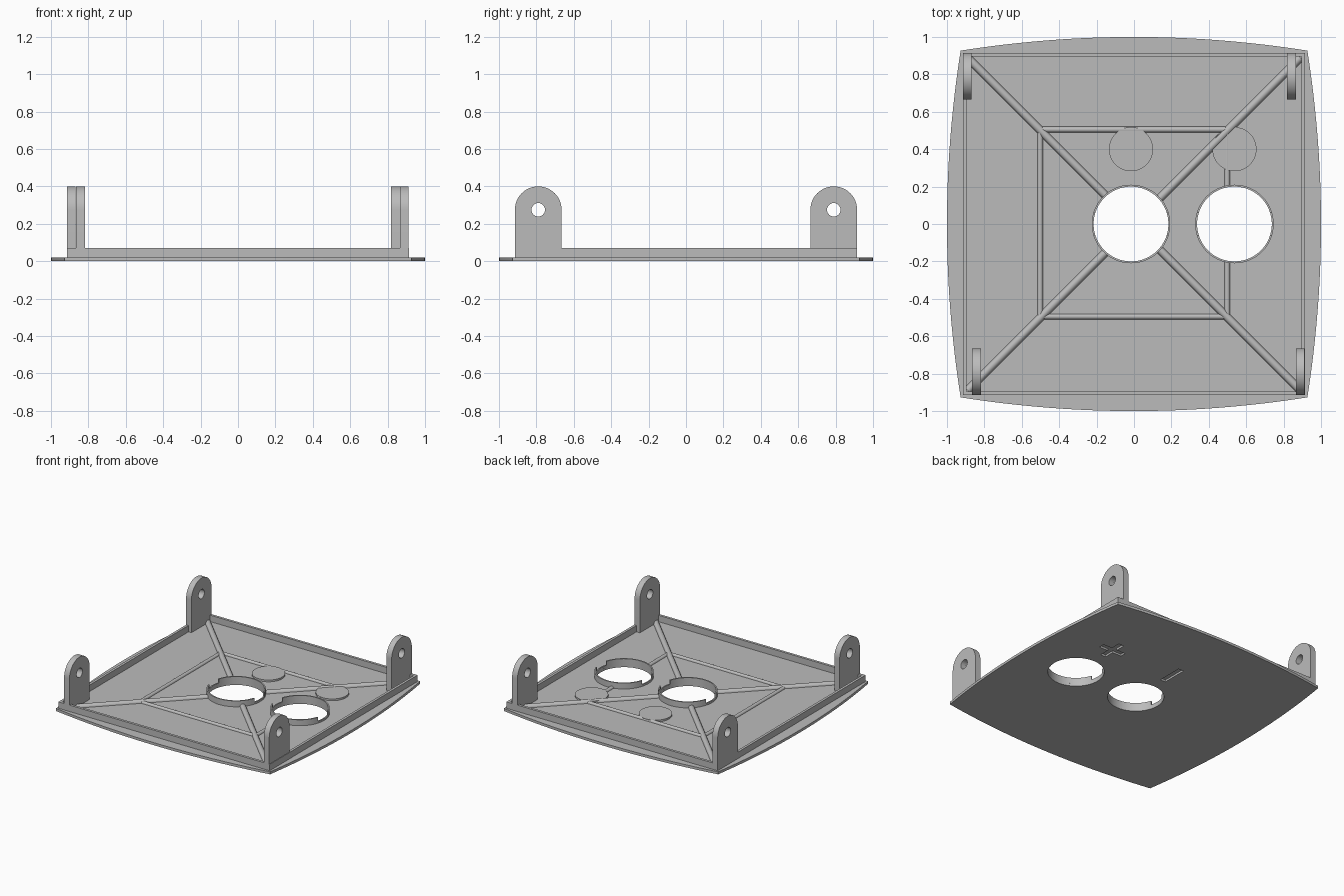
import bpy, bmesh, math
from mathutils import Vector

cube = bpy.data.objects.get("Cube")
if cube:
    bpy.data.objects.remove(cube, do_unlink=True)

grey = bpy.data.materials.new("plain grey")
grey.use_nodes = True
grey.diffuse_color = (0.5, 0.5, 0.5, 1)
grey.node_tree.nodes["Principled BSDF"].inputs["Base Color"].default_value = (0.5, 0.5, 0.5, 1)

FLOOR, RIM_TOP = 0.02, 0.07
HOLE_R = 0.2
HOLES = {"centre": -0.016, "side": 0.537}


def prism(name, points, low, high, place=lambda u, v, w: (u, v, w)):
    """Extrude a closed 2D outline from low to high."""
    bm = bmesh.new()
    bottom = [bm.verts.new(place(u, v, low)) for u, v in points]
    top = [bm.verts.new(place(u, v, high)) for u, v in points]
    bm.faces.new(bottom)
    bm.faces.new(top)
    n = len(points)
    for i in range(n):
        j = (i + 1) % n
        bm.faces.new((bottom[i], bottom[j], top[j], top[i]))
    bmesh.ops.recalc_face_normals(bm, faces=bm.faces)
    mesh = bpy.data.meshes.new(name)
    bm.to_mesh(mesh)
    bm.free()
    mesh.materials.append(grey)
    obj = bpy.data.objects.new(name, mesh)
    bpy.context.collection.objects.link(obj)
    return obj


def arc(cx, cy, r, start, end, steps):
    angles = [math.radians(start + (end - start) * i / steps) for i in range(steps + 1)]
    return [(cx + r * math.cos(a), cy + r * math.sin(a)) for a in angles]


def circle(cx, cy, r, steps=64):
    return arc(cx, cy, r, 0, 360, steps)[:-1]


def box(cx, cy, w, d):
    return [(cx + sx * w / 2, cy + sy * d / 2) for sx, sy in ((-1, -1), (1, -1), (1, 1), (-1, 1))]


def cut(target, cutter):
    """Subtract the cutter, then discard it."""
    mod = target.modifiers.new("cut", 'BOOLEAN')
    mod.operation, mod.solver, mod.object = 'DIFFERENCE', 'EXACT', cutter
    bpy.context.view_layer.objects.active = target
    bpy.ops.object.modifier_apply(modifier=mod.name)
    bpy.data.objects.remove(cutter, do_unlink=True)


def rib(name, start, end, radius):
    """Half-round rib lying on the floor of the plate."""
    a, b = Vector(start), Vector(end)
    along = (b - a).normalized()
    side = Vector((-along.y, along.x))

    def place(u, v, w):
        p = a + along * w + side * u
        return (p.x, p.y, FLOOR + v)
    profile = arc(0, 0, radius, 0, 180, 10)
    return prism(name, profile, 0, (b - a).length, place)


# Base plate with four gently bowed sides
corner, steps = 0.927, 24
outline = []
for q in range(4):
    c, s = round(math.cos(q * math.pi / 2)), round(math.sin(q * math.pi / 2))
    for i in range(steps):
        t = corner * (2 * i / steps - 1)
        x, y = 1 - (1 - corner) * (t / corner) ** 2, t
        outline.append((x * c - y * s, x * s + y * c))
plate = prism("base_plate", outline, 0, FLOOR)
for x in HOLES.values():
    cut(plate, prism("hole_cutter", circle(x, 0, HOLE_R), -0.1, 0.1))

# Recessed bar and cross marks on the underside
bar = (0.045, 0.2)
arm = (0.2 - 0.045) / 2
for x, y, w, d in ((HOLES["centre"], 0.4, *bar), (HOLES["side"], 0.4, *bar),
                   (HOLES["side"] - 0.06, 0.4, arm, 0.045),
                   (HOLES["side"] + 0.06, 0.4, arm, 0.045)):
    cut(plate, prism("mark_cutter", box(x, y, w, d), -0.1, 0.015))

# Upright rim wall
rim = prism("rim_wall", box(0, 0, 1.83, 1.83), FLOOR, RIM_TOP)
cut(rim, prism("rim_cutter", box(0, 0, 1.79, 1.79), -0.1, 0.2))

# Collars around the holes, each with two low notches, and backing discs
for label, x in HOLES.items():
    for i, (start, end, top) in enumerate(((-17, 17, 0.035), (17, 163, 0.066),
                                           (163, 197, 0.035), (197, 343, 0.066))):
        n = (end - start) // 6
        ring = arc(x, 0, HOLE_R, start, end, n) + arc(x, 0, 0.21, end, start, n)
        prism(f"{label}_collar_{i + 1}", ring, FLOOR, top)
    prism(f"{label}_disc", circle(x, 0.4, 0.118), FLOOR, 0.034)

# Diagonal ribs
for sx, sy in ((-1, -1), (1, -1), (1, 1), (-1, 1)):
    inner = 0.15 if sx < 0 else 0.137
    rib("diagonal_rib", (sx * inner, sy * inner), (sx * 0.89, sy * 0.89), 0.021)

# Square of lighter ribs, interrupted by the side hole
left, right, front, back = -0.502, 0.498, -0.495, 0.505
for start, end in (((left, front), (right, front)), ((left, back), (right, back)),
                   ((left, front), (left, back)),
                   ((right, 0.203), (right, back)), ((right, front), (right, -0.203))):
    rib("square_rib", start, end, 0.015)

# Rounded mounting tabs with a pin hole
for name, x, y in (("back_right_tab", -0.892, 0.79), ("back_left_tab", 0.842, 0.79),
                   ("front_right_tab", -0.842, -0.79), ("front_left_tab", 0.888, -0.79)):
    def upright(u, v, w):
        return (w, u, v)
    r, pin_z = 0.125, 0.275
    profile = [(y - r, FLOOR), (y + r, FLOOR)] + arc(y, pin_z, r, 0, 180, 24)
    tab = prism(name, profile, x - 0.023, x + 0.023, upright)
    cut(tab, prism("pin_cutter", circle(y, pin_z, 0.036, 32), x - 0.1, x + 0.1, upright))

# Smooth the round surfaces, keep edges sharp
bpy.ops.object.select_all(action='DESELECT')
for obj in bpy.context.collection.objects:
    if obj.type == 'MESH':
        obj.select_set(True)
        bpy.context.view_layer.objects.active = obj
bpy.ops.object.shade_smooth_by_angle(angle=math.radians(30))
